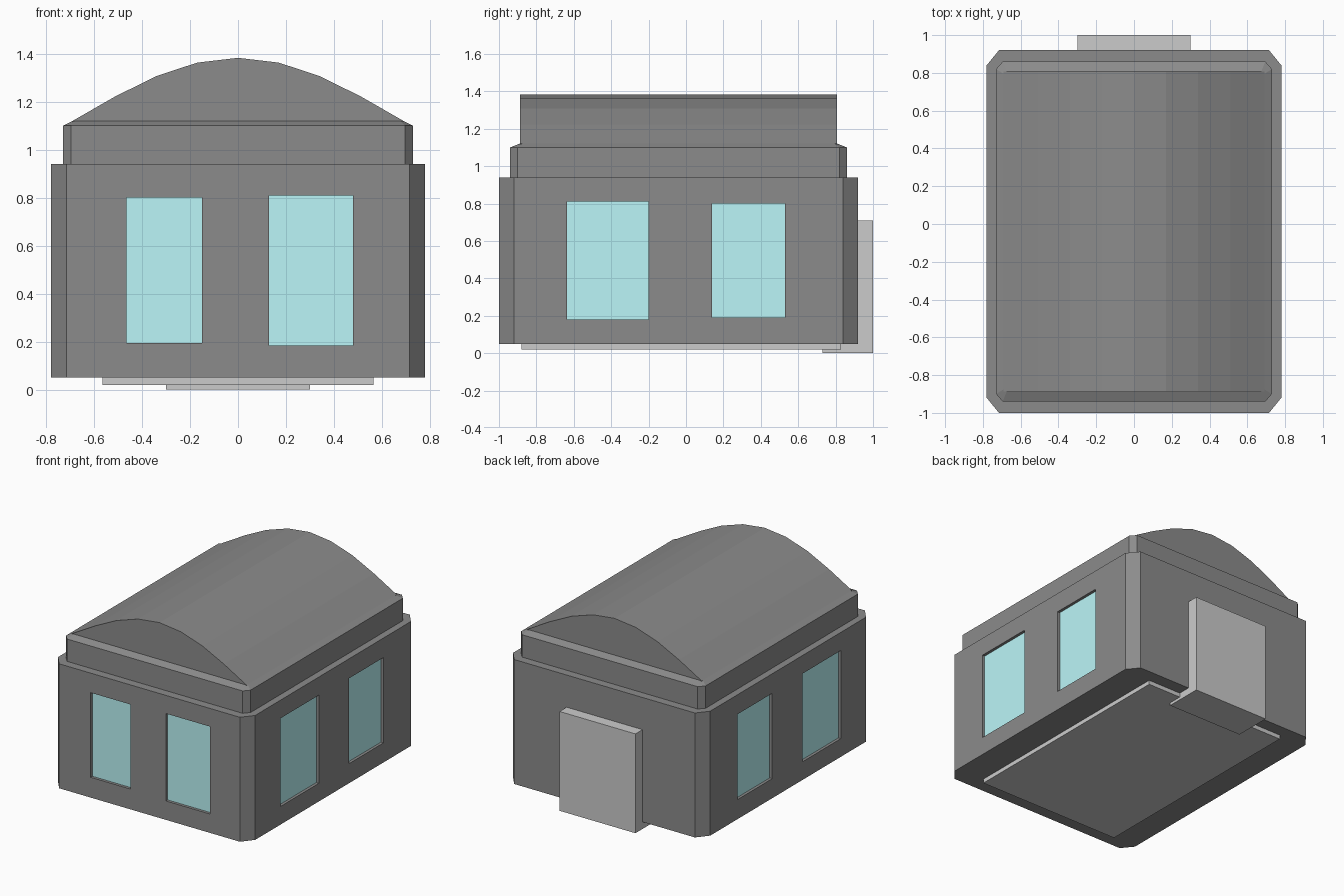
import bpy, bmesh

if "Cube" in bpy.data.objects:
    bpy.data.objects.remove(bpy.data.objects["Cube"])


def material(name, rgb):
    m = bpy.data.materials.new(name)
    m.diffuse_color = (*rgb, 1)
    m.use_nodes = True
    m.node_tree.nodes["Principled BSDF"].inputs["Base Color"].default_value = m.diffuse_color
    return m


DARK = material("dark_grey", (0.26, 0.26, 0.26))
GLASS = material("pale_blue_glass", (0.5, 0.92, 0.94))


def loft(name, rings, mat=None):
    """Closed solid through matching rings of points, capped at both ends."""
    bm = bmesh.new()
    loops = [[bm.verts.new(p) for p in ring] for ring in rings]
    for a, b in zip(loops, loops[1:]):
        for i in range(len(a)):
            j = (i + 1) % len(a)
            bm.faces.new((a[i], a[j], b[j], b[i]))
    bm.faces.new(loops[0])
    bm.faces.new(loops[-1])
    bmesh.ops.recalc_face_normals(bm, faces=bm.faces)
    me = bpy.data.meshes.new(name)
    bm.to_mesh(me)
    bm.free()
    ob = bpy.data.objects.new(name, me)
    bpy.context.collection.objects.link(ob)
    if mat:
        me.materials.append(mat)
    return ob


def box(name, x0, x1, y0, y1, z0, z1, mat=None):
    return loft(name, [[(x0, y0, z), (x1, y0, z), (x1, y1, z), (x0, y1, z)]
                       for z in (z0, z1)], mat)


def octagon(hx, y0, y1, cx, cy, z):
    """Rectangle with clipped corners at height z."""
    return [(-hx + cx, y0, z), (hx - cx, y0, z), (hx, y0 + cy, z), (hx, y1 - cy, z),
            (hx - cx, y1, z), (-hx + cx, y1, z), (-hx, y1 - cy, z), (-hx, y0 + cy, z)]


# Main walls with clipped corners
walls = loft("walls", [octagon(0.78, -1.0, 0.92, 0.065, 0.08, z) for z in (0.05, 0.94)], DARK)

# Upper tier with a bevelled top rim
loft("upper_tier", [octagon(0.73, -0.94, 0.86, 0.035, 0.04, 0.90),
                    octagon(0.73, -0.94, 0.86, 0.035, 0.04, 1.10),
                    octagon(0.69, -0.89, 0.81, 0.015, 0.015, 1.12)], DARK)

# Faceted barrel roof
half = [(0.69, 1.12), (0.51, 1.223), (0.34, 1.307), (0.17, 1.363)]
arc = half + [(0, 1.383)] + [(-x, z) for x, z in reversed(half)]
arc = [(0.69, 1.11)] + arc + [(-0.69, 1.11)]
loft("barrel_roof", [[(x, y, z) for x, z in arc] for y in (-0.888, 0.808)], DARK)

# Window openings: (face, start, end, bottom, top)
windows = [("front", -0.465, -0.15, 0.195, 0.80), ("front", 0.13, 0.48, 0.185, 0.81)]
for side in ("right", "left"):
    windows += [(side, -0.635, -0.20, 0.18, 0.81), (side, 0.14, 0.53, 0.19, 0.80)]


def window_box(name, face, a, b, z0, z1, outer, inner, mat):
    """Box in a wall, spanning depths outer..inner measured inwards."""
    if face == "front":
        return box(name, a, b, -1 + outer, -1 + inner, z0, z1, mat)
    s = 1 if face == "right" else -1
    x0, x1 = sorted((s * (0.78 - outer), s * (0.78 - inner)))
    return box(name, x0, x1, a, b, z0, z1, mat)


# Cut shallow recesses, then set a pane in each one
for n, w in enumerate(windows):
    cutter = window_box("cutter", *w, -0.05, 0.03, DARK)
    cutter.hide_render = True
    cut = walls.modifiers.new("recess", "BOOLEAN")
    cut.operation = "DIFFERENCE"
    cut.solver = "EXACT"
    cut.object = cutter
    bpy.context.view_layer.objects.active = walls
    bpy.ops.object.modifier_apply(modifier=cut.name)
    bpy.data.objects.remove(cutter)
    window_box(f"{w[0]}_window_{n + 1}", *w, 0.02, 0.04, GLASS)

# Base plate and back door block
box("base_plate", -0.565, 0.565, -0.88, 0.83, 0.02, 0.08)
box("back_door", -0.30, 0.30, 0.73, 1.0, 0.0, 0.71)
